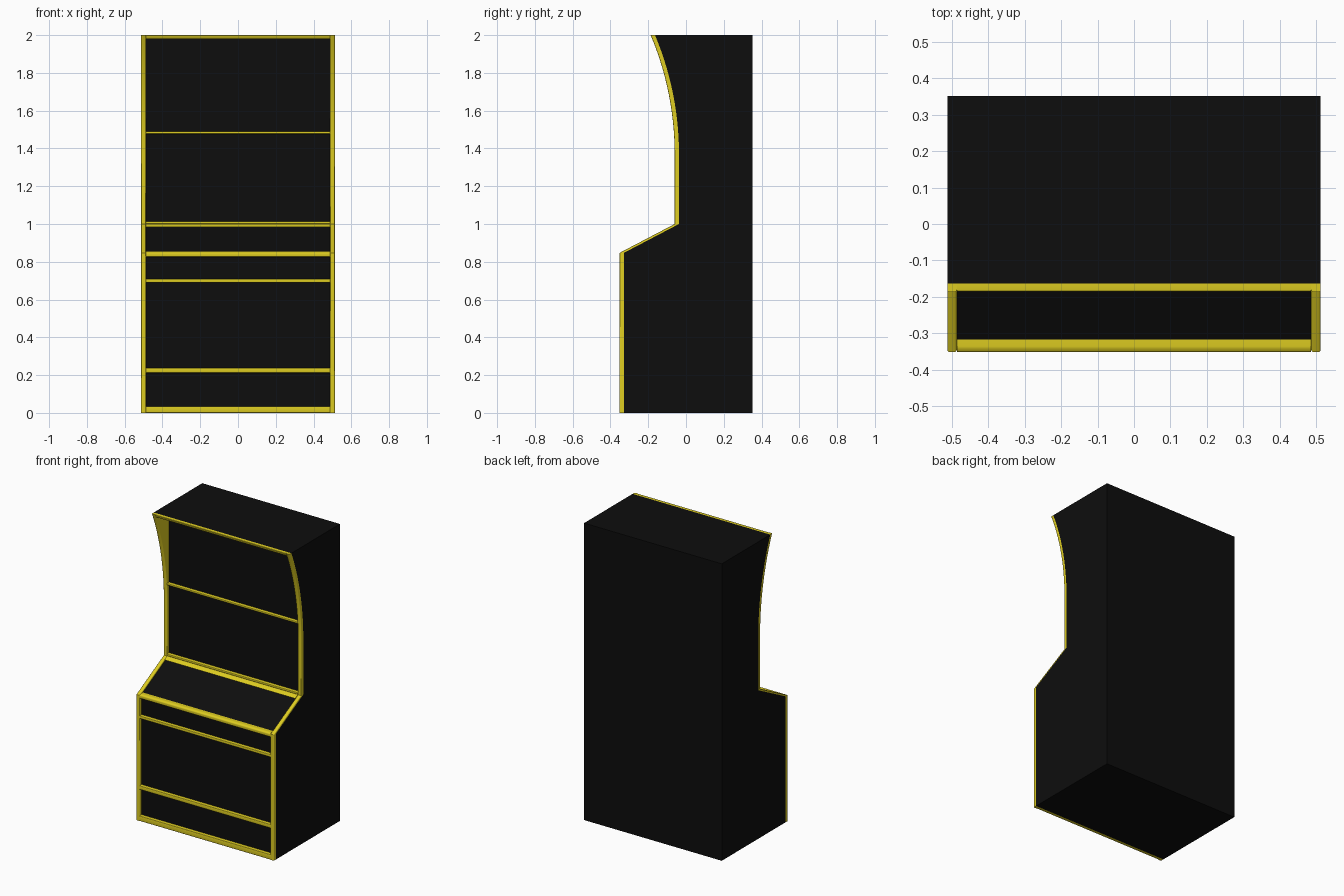
import bpy, bmesh, math

if "Cube" in bpy.data.objects:
    bpy.data.objects.remove(bpy.data.objects["Cube"])


def material(name, rgb):
    m = bpy.data.materials.new(name)
    m.diffuse_color = (*rgb, 1)
    m.use_nodes = True
    m.node_tree.nodes["Principled BSDF"].inputs["Base Color"].default_value = m.diffuse_color
    return m


BLACK = material("black_panel", (0.004, 0.004, 0.004))
YELLOW = material("yellow_trim", (0.72, 0.60, 0.015))

W, IN = 0.513, 0.487      # outer and inner half width
D = 0.352                 # half depth
T = 0.023                 # trim thickness along y
ARC_Z, SCREEN_Y = 1.37, -0.06
R = 1.626                 # radius of the curved upper edge


def arc_y(z):
    return SCREEN_Y - (R - math.sqrt(R * R - max(0, z - ARC_Z) ** 2))


def shifted(path):
    return [(y + T, z) for y, z in path]


def extrude(name, profile, x0, x1, mats):
    """Extrude a (y, z) outline from x0 to x1."""
    bm = bmesh.new()
    a = [bm.verts.new((x0, y, z)) for y, z in profile]
    b = [bm.verts.new((x1, y, z)) for y, z in profile]
    n = len(profile)
    bm.faces.new(a)
    bm.faces.new(b)
    for i in range(n):
        j = (i + 1) % n
        bm.faces.new((a[i], a[j], b[j], b[i]))
    bmesh.ops.recalc_face_normals(bm, faces=bm.faces[:])
    me = bpy.data.meshes.new(name)
    for m in mats:
        me.materials.append(m)
    ob = bpy.data.objects.new(name, me)
    bpy.context.collection.objects.link(ob)
    return ob, bm, a, b


def trim(name, path, x0, x1, across=False, r=0.006):
    """Strip standing T in front of the panels, long front edges rounded."""
    ob, bm, a, b = extrude(name, path + shifted(path)[::-1], x0, x1, [YELLOW])
    k = len(path)
    if across:
        pairs = [(a[i], b[i]) for i in range(k)]
    else:
        pairs = [(s[i], s[i + 1]) for s in (a, b) for i in range(k - 1)]
    edges = [bm.edges.get(p) for p in pairs]
    bmesh.ops.bevel(bm, geom=edges, offset=r, segments=3, profile=0.5,
                    affect='EDGES', clamp_overlap=True)
    bm.to_mesh(ob.data)
    bm.free()
    bpy.ops.object.select_all(action='DESELECT')
    ob.select_set(True)
    bpy.context.view_layer.objects.active = ob
    bpy.ops.object.shade_smooth_by_angle(angle=math.radians(40))


# front outline of the cabinet, bottom to top
STEPS = 14
zs = [ARC_Z + (2 - ARC_Z) * i / STEPS for i in range(STEPS + 1)]
front = [(-D, 0), (-D, 0.847), (SCREEN_Y, 1.0)] + [(arc_y(z), z) for z in zs]

# side panels with yellow inner faces, and their edge trims
for s, side in ((-1, "left"), (1, "right")):
    outline = shifted(front) + [(D, 2), (D, 0)]
    ob, bm, a, b = extrude(side + "_side_panel", outline, s * IN, s * W, [BLACK, YELLOW])
    for f in bm.faces:
        if all(v in a for v in f.verts):
            f.material_index = 1
    bm.to_mesh(ob.data)
    bm.free()
    trim(side + "_side_trim", front, s * IN, s * W)

# cabinet core: lower front, sloped control deck, upright screen panel, top, back
core = [(-D + T, 0), (-D + T, 0.847), (SCREEN_Y + T, 1.0), (SCREEN_Y + T, 1.98),
        (arc_y(1.98) + T, 1.98), (arc_y(2) + T, 2), (D, 2), (D, 0)]
ob, bm, a, b = extrude("cabinet_core", core, -IN, IN, [BLACK])
bm.to_mesh(ob.data)
bm.free()

# horizontal trims
slope = (1.0 - 0.847) / (SCREEN_Y + D)
bars = {
    "base_trim": [(-D, 0), (-D, 0.035)],
    "kick_panel_trim": [(-D, 0.212), (-D, 0.238)],
    "door_top_trim": [(-D, 0.69), (-D, 0.709)],
    "deck_front_trim": [(-D, 0.826), (-D, 0.847), (-D + 0.012, 0.847 + 0.012 * slope)],
    "deck_back_trim": [(SCREEN_Y - 0.03, 1.0 - 0.03 * slope), (SCREEN_Y, 1.0)],
    "screen_bottom_trim": [(SCREEN_Y, 1.0), (SCREEN_Y, 1.014)],
    "screen_top_trim": [(SCREEN_Y, 1.477), (SCREEN_Y, 1.49)],
    "top_trim": [(arc_y(1.98), 1.98), (arc_y(2), 2)],
}
for name, path in bars.items():
    trim(name, path, -IN, IN, across=True, r=0.004)
